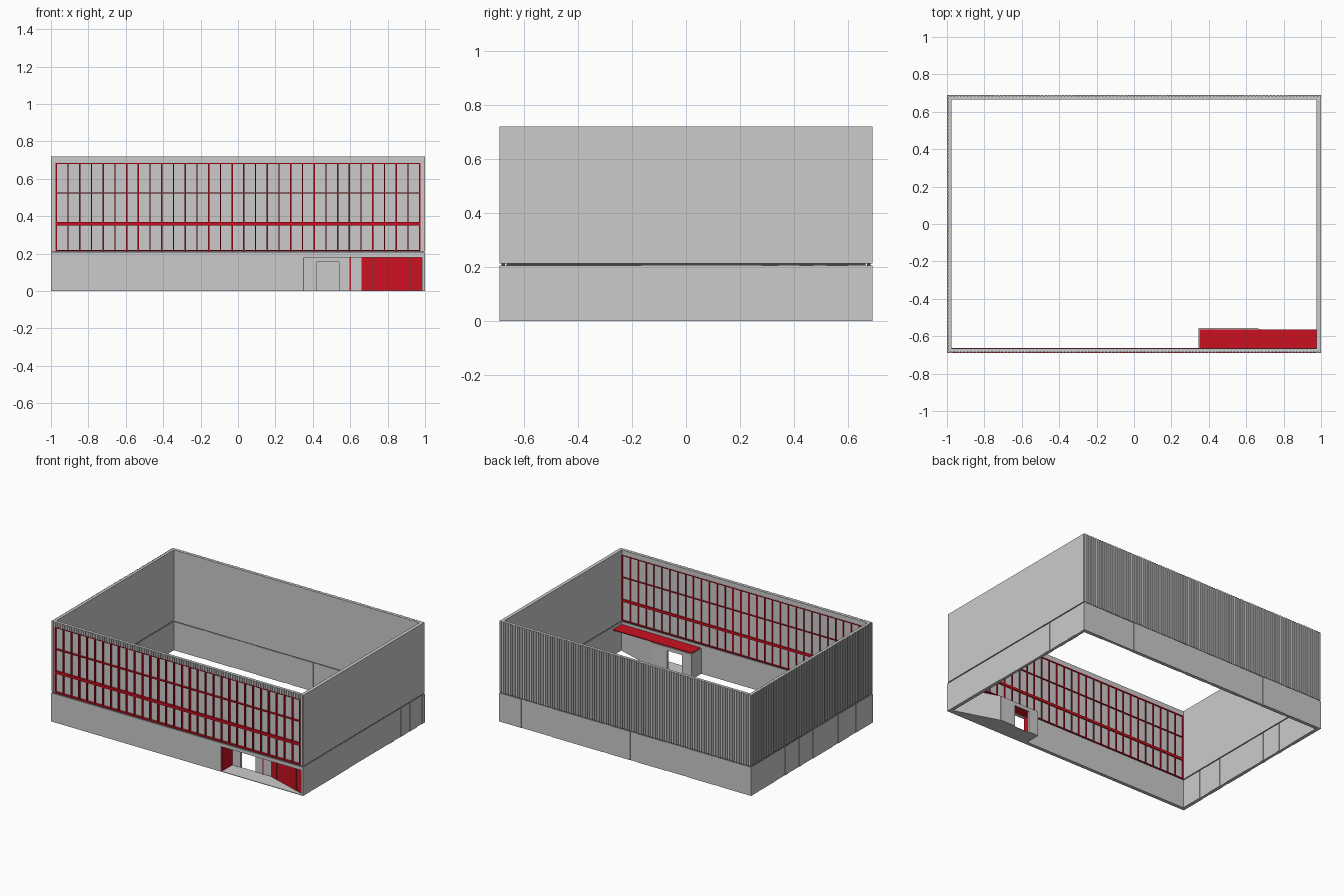
import bpy, bmesh

if "Cube" in bpy.data.objects:
    bpy.data.objects.remove(bpy.data.objects["Cube"])

red = bpy.data.materials.new("red_paint")
red.diffuse_color = (0.6, 0.005, 0.015, 1)
red.use_nodes = True
red.node_tree.nodes["Principled BSDF"].inputs["Base Color"].default_value = red.diffuse_color
dark = bpy.data.materials.new("dark_joint")
dark.diffuse_color = (0.06, 0.06, 0.06, 1)
dark.use_nodes = True
dark.node_tree.nodes["Principled BSDF"].inputs["Base Color"].default_value = dark.diffuse_color


def finish(name, bm, mat):
    me = bpy.data.meshes.new(name)
    bmesh.ops.recalc_face_normals(bm, faces=bm.faces)
    bm.to_mesh(me)
    bm.free()
    ob = bpy.data.objects.new(name, me)
    bpy.context.collection.objects.link(ob)
    if mat:
        me.materials.append(mat)


def boxes(name, items, mat=None):
    """Each item is x0, x1, y0, y1, z0, z1."""
    bm = bmesh.new()
    for x0, x1, y0, y1, z0, z1 in items:
        for v in bmesh.ops.create_cube(bm, size=1)["verts"]:
            v.co = ((x0 + x1) / 2 + v.co.x * (x1 - x0),
                    (y0 + y1) / 2 + v.co.y * (y1 - y0),
                    (z0 + z1) / 2 + v.co.z * (z1 - z0))
    finish(name, bm, mat)


def prism(name, pts, z0, z1, mat=None):
    bm = bmesh.new()
    face = bm.faces.new([bm.verts.new((x, y, z0)) for x, y in pts])
    ext = bmesh.ops.extrude_face_region(bm, geom=[face])["geom"]
    up = [g for g in ext if isinstance(g, bmesh.types.BMVert)]
    bmesh.ops.translate(bm, verts=up, vec=(0, 0, z1 - z0))
    finish(name, bm, mat)


X, Y, T = 1.0, 0.69, 0.025      # half sizes and wall thickness
SILL, TOP = 0.212, 0.72
LOW = 0.205
R = 0.006                       # rib depth


# Lower walls: panels with alternate slight recesses
def panels(cuts):
    return [(a, b, 0.003 * (i % 2)) for i, (a, b) in enumerate(zip(cuts, cuts[1:]))]


back_cuts = [-X, -0.745, -0.70, -0.51, -0.32, -0.09, -0.04, 0.13, 0.18, 0.58, 0.825, X]
left_cuts = [-Y + T, -0.50, -0.42, -0.30, -0.24, -0.01, 0.11, 0.14, 0.27, 0.30, 0.42, Y - T]
right_cuts = [-Y + T, -0.165, 0.28, 0.34, 0.42, 0.47, 0.52, 0.60, Y - T]
boxes("lower_back_wall", [(a, b, Y - T + o, Y - o, 0, LOW) for a, b, o in panels(back_cuts)])
boxes("lower_left_wall", [(-X + o, -X + T - o, a, b, 0, LOW) for a, b, o in panels(left_cuts)])
boxes("lower_right_wall", [(X - T + o, X - o, a, b, 0, LOW) for a, b, o in panels(right_cuts)])
boxes("lower_front_wall", [(-X, 0.35, -Y, -Y + T, 0, LOW),
                           (0.35, X, -Y, -Y + T, 0.18, LOW),
                           (0.985, X, -Y, -Y + T, 0, 0.18)])

# Recessed shadow gap between the storeys
g = 0.006
boxes("shadow_gap", [(-X + g, X - g, s * (Y - T / 2) - T / 2 + g, s * (Y - T / 2) + T / 2 - g, LOW, SILL)
                     for s in (-1, 1)] +
      [(s * (X - T / 2) - T / 2 + g, s * (X - T / 2) + T / 2 - g, -Y + T, Y - T, LOW, SILL)
       for s in (-1, 1)], dark)

# Upper walls
boxes("upper_walls", [(-X + R, X, Y - T, Y - R, SILL, TOP),
                      (-X + R, -X + T, -Y + T, Y - T, SILL, TOP),
                      (X - T, X, -Y + T, Y - T, SILL, TOP)])
boxes("front_frame", [(-X + R, X, -Y + R, -Y + T, 0.685, TOP),
                      (-X + R, -X + T, -Y + R, -Y + T, SILL, 0.685),
                      (X - T, X, -Y + R, -Y + T, SILL, 0.685)])

# Vertical cladding ribs on back, left and front header
ribs = []
n = 108
for i in range(n):
    x = -X + (i + 0.25) * 2 * X / n
    w = X / n
    ribs.append((x, x + w, Y - R, Y, SILL, TOP))
    z0 = SILL if abs(x + w / 2) > X - T else 0.685
    ribs.append((x, x + w, -Y, -Y + R, z0, TOP))
m = 74
for i in range(m):
    y = -Y + (i + 0.25) * 2 * Y / m
    ribs.append((-X, -X + R, y, y + Y / m, SILL, TOP))
boxes("cladding_ribs", ribs)

# Curtain wall: glass, mullions and rails
W = X - T
boxes("glazing", [(-W, W, -0.674, -0.670, SILL, 0.685)])
bays = 31
mull = [(x - 0.0035, x + 0.0035, -0.688, -0.663, SILL, 0.685)
        for x in (-W + 0.0035 + i * (2 * W - 0.007) / bays for i in range(bays + 1))]
boxes("red_mullions", mull, red)
boxes("red_rails", [(-W, W, -0.689, -0.662, z - h, z + h)
                    for z, h in ((0.216, 0.003), (0.36, 0.009), (0.525, 0.003), (0.682, 0.003))], red)

# Entrance recess
boxes("entrance_back_wall", [(0.35, 0.42, -0.57, -0.555, 0, 0.18),
                             (0.54, 0.66, -0.57, -0.555, 0, 0.18),
                             (0.42, 0.54, -0.566, -0.557, 0.155, 0.18)])
boxes("entrance_mullion", [(0.597, 0.603, -0.574, -0.57, 0, 0.18)], red)
boxes("entrance_roof", [(0.35, 0.975, -0.665, -0.565, 0.18, 0.186)], red)
boxes("entrance_side_lining", [(0.35, 0.354, -0.688, -0.57, 0.004, 0.18)], red)
boxes("entrance_side_back", [(0.344, 0.35, -0.665, -0.555, 0, 0.18)])
prism("entrance_floor", [(0.35, -Y), (0.985, -Y), (0.985, -0.67), (0.66, -0.565), (0.35, -0.565)], 0, 0.004)
prism("angled_red_wall", [(0.985, -0.676), (0.985, -0.67), (0.66, -0.565), (0.66, -0.571)], 0.004, 0.18, red)
prism("angled_wall_back", [(0.985, -0.67), (0.985, -0.663), (0.66, -0.558), (0.66, -0.565)], 0, 0.18)


# Dark joints on the angled wall
def wall_y(x):
    return -0.571 - (x - 0.66) * 0.105 / 0.325


for x in (0.72, 0.92):
    a, b = x - 0.002, x + 0.002
    prism("angled_wall_joint", [(a, wall_y(a) - 0.001), (b, wall_y(b) - 0.001),
                                (b, wall_y(b) + 0.002), (a, wall_y(a) + 0.002)], 0.004, 0.18, dark)
